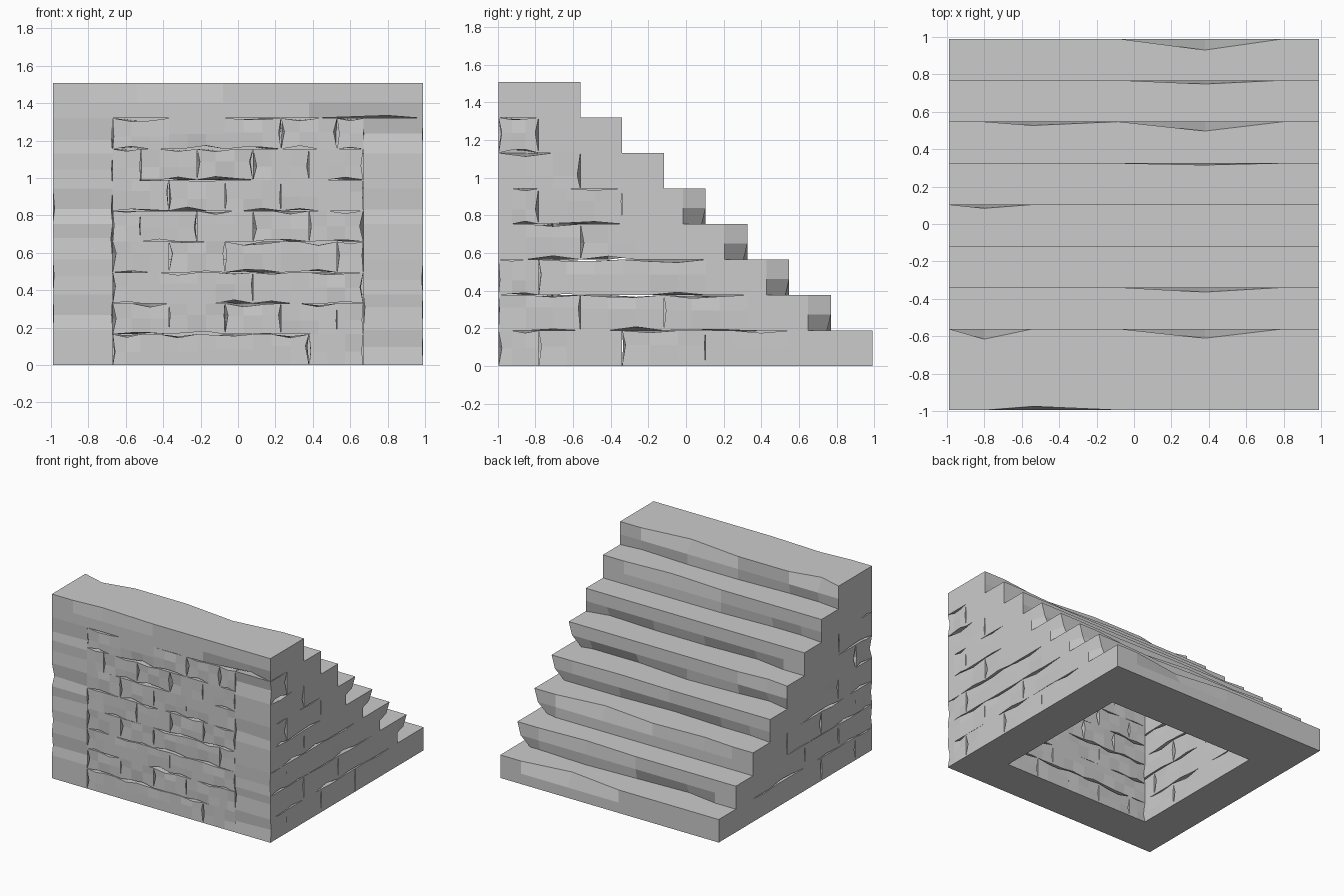
import bpy, bmesh, random
from mathutils import Vector

random.seed(4)
if "Cube" in bpy.data.objects:
    bpy.data.objects.remove(bpy.data.objects["Cube"])

STEPS, RISE, RUN = 8, 0.1885, 0.2215
FRONT, BACK = -0.995, 0.99
HALF, INNER = 0.99, 0.67
BRICK = 2 * RUN

stone = bpy.data.materials.new("grey stone")
stone.use_nodes = True
stone.diffuse_color = (0.6, 0.6, 0.6, 1)
stone.node_tree.nodes["Principled BSDF"].inputs["Base Color"].default_value = (0.6, 0.6, 0.6, 1)


def block(lo, hi, cuts):
    """Box between two corners, sliced at the given coordinates per axis."""
    bm = bmesh.new()
    lo, hi = Vector(lo), Vector(hi)
    bmesh.ops.create_cube(bm, size=1)
    for v in bm.verts:
        v.co = Vector([(lo[i] + hi[i]) / 2 + v.co[i] * (hi[i] - lo[i]) for i in range(3)])
    for axis, places in enumerate(cuts):
        for p in places:
            if lo[axis] + 0.01 < p < hi[axis] - 0.01:
                co, no = Vector(), Vector()
                co[axis], no[axis] = p, 1
                bmesh.ops.bisect_plane(bm, geom=bm.verts[:] + bm.edges[:] + bm.faces[:],
                                       plane_co=co, plane_no=no)
    return bm


def brick(target, lo, hi, face_axis):
    """Chipped brick: points along its edges are knocked inwards."""
    run_axis = 1 - face_axis
    cuts = [[], [], []]
    length = hi[run_axis] - lo[run_axis]
    parts = 3 if length > 0.2 else 2
    cuts[run_axis] = [lo[run_axis] + length * k / parts for k in range(1, parts)]
    cuts[2] = [lo[2] + (hi[2] - lo[2]) * random.uniform(0.35, 0.65)]
    bm = block(lo, hi, cuts)
    for v in bm.verts:
        side = [(v.co[i] > hi[i] - 1e-4) - (v.co[i] < lo[i] + 1e-4) for i in range(3)]
        on_ground = v.co.z < 0.001
        if sum(map(abs, side)) == 2 and side[face_axis] and not on_ground and random.random() < 0.55:
            for i in range(3):
                reach = 0.01 if i == face_axis else 0.02
                v.co[i] -= side[i] * random.uniform(0.2, 1) * reach
    merge(target, bm)


def merge(target, bm):
    mesh = bpy.data.meshes.new("piece")
    bm.to_mesh(mesh)
    bm.free()
    target.from_mesh(mesh)
    bpy.data.meshes.remove(mesh)


def finish(name, bm):
    bmesh.ops.recalc_face_normals(bm, faces=bm.faces[:])
    mesh = bpy.data.meshes.new(name)
    bm.to_mesh(mesh)
    bm.free()
    mesh.materials.append(stone)
    obj = bpy.data.objects.new(name, mesh)
    bpy.context.collection.objects.link(obj)


# Front panel: rows of staggered bricks between the corner columns
panel = bmesh.new()
rows = 8
row_h = (STEPS - 1) * RISE / rows
for r in range(rows):
    first = -0.52 if r % 2 == 0 else -0.37
    joints = [-INNER] + [first + 0.3 * k for k in range(4)] + [INNER]
    for a, b in zip(joints, joints[1:]):
        brick(panel, (a, FRONT, r * row_h), (b, -INNER, (r + 1) * row_h), 1)
finish("front_panel", panel)

# Side walls: courses run from the front to the back of each step slab
for name, sign in (("left_wall", 1), ("right_wall", -1)):
    wall = bmesh.new()
    x0, x1 = sorted((sign * INNER, sign * HALF))
    for i in range(STEPS - 1):
        end = BACK - i * RUN - BRICK
        while end > FRONT + 0.05:
            start = max(FRONT, end - BRICK)
            if start - FRONT < 0.05:
                start = FRONT
            brick(wall, (x0, start, i * RISE), (x1, end, (i + 1) * RISE), 0)
            end = start
    finish(name, wall)

# Step slabs: full-width blocks with worn noses, listed as {x: depth of wear}
NOSE_WEAR = [{0.38: 0.06}, {0.38: 0.02}, {0.38: 0.05, -0.54: 0.02}, {0.38: 0.01},
             {-0.8: 0.02}, {}, {0.38: 0.025}, {0.38: 0.05, -0.8: 0.055}]
STATIONS = [-0.8, -0.54, -0.08, 0.38, 0.8]
for i in range(STEPS):
    z0, z1 = i * RISE, (i + 1) * RISE
    nose = BACK - i * RUN
    back = FRONT if i == STEPS - 1 else nose - BRICK
    bm = block((-HALF, back, z0), (HALF, nose, z1),
               [STATIONS, [nose - 0.12], [z0 + RISE * 0.45]])
    for v in bm.verts:
        at_nose = v.co.y > nose - 0.001
        top, bottom = v.co.z > z1 - 0.001, v.co.z < z0 + 0.001
        if at_nose and abs(v.co.x) < HALF - 0.01:
            if top:
                for x, wear in NOSE_WEAR[i].items():
                    if abs(v.co.x - x) < 0.01:
                        v.co.y -= wear
            elif bottom and i:
                v.co.y -= random.choice((0, 0, 0.02, 0.04))
        # broken lower corner at one end
        elif at_nose and v.co.x > 0 and 1 <= i <= 4:
            if bottom:
                v.co.x -= 0.1
                v.co.y -= 0.02
            elif not top:
                v.co.x -= 0.03
        # worn front edge of the top slab
        elif i == STEPS - 1 and v.co.y < FRONT + 0.001:
            if abs(v.co.x - 0.8) < 0.01 and bottom:
                v.co.y += 0.03
                v.co.z += 0.015
            elif abs(v.co.x + 0.54) < 0.01 and top:
                v.co.y += 0.02
    slab = bmesh.new()
    merge(slab, bm)
    finish("step_slab_%d" % (i + 1), slab)
